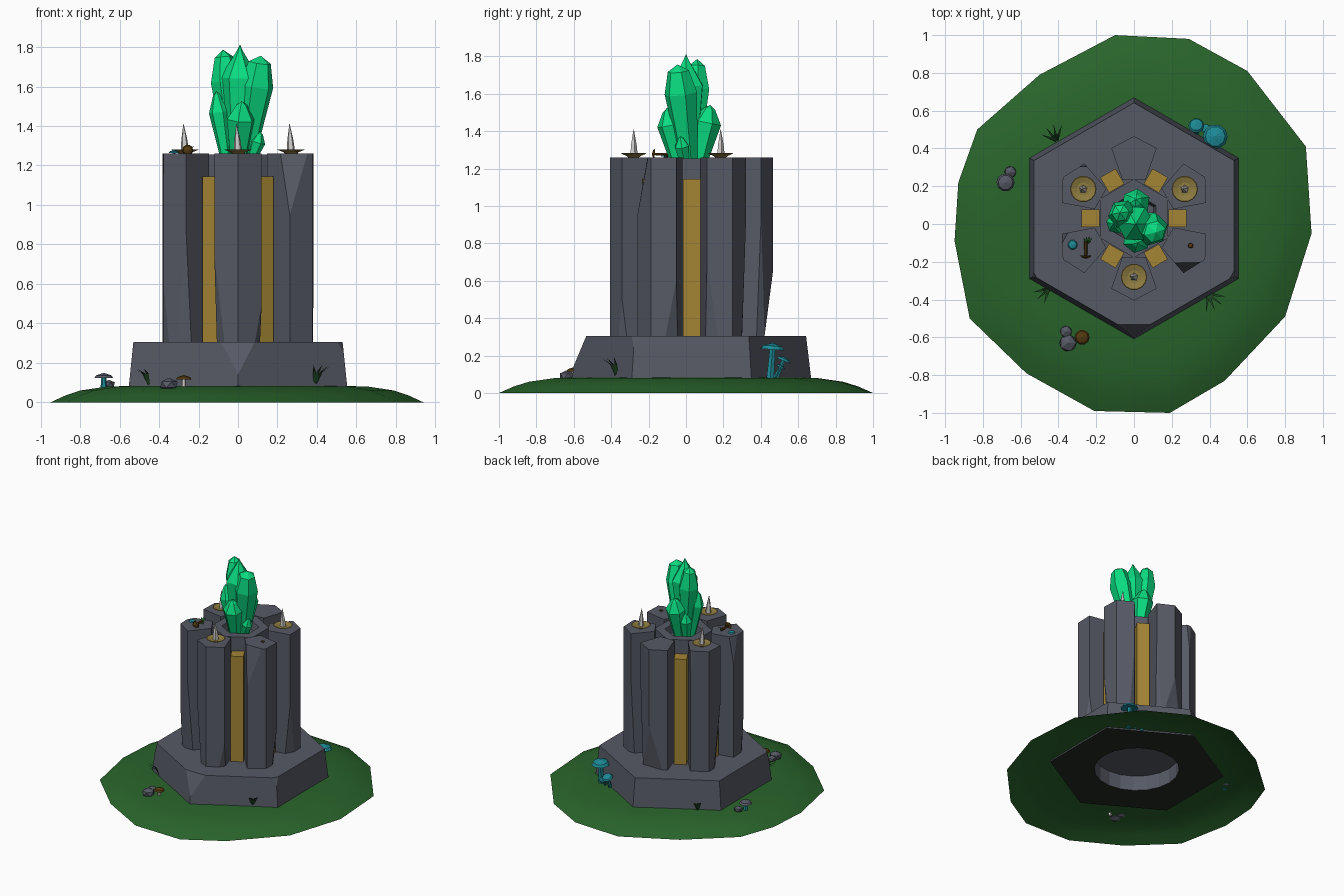
import bpy, bmesh, math, random
from mathutils import Vector, Matrix

random.seed(4)
if "Cube" in bpy.data.objects:
    bpy.data.objects.remove(bpy.data.objects["Cube"])


def material(name, rgb):
    m = bpy.data.materials.new(name)
    m.use_nodes = True
    m.diffuse_color = (*rgb, 1)
    node = next(n for n in m.node_tree.nodes if n.type == 'BSDF_PRINCIPLED')
    node.inputs["Base Color"].default_value = (*rgb, 1)
    return m


ROCK = material("slate_rock", (0.094, 0.101, 0.13))
GRASS = material("meadow_green", (0.022, 0.127, 0.024))
BLADE = material("dark_grass", (0.012, 0.06, 0.014))
SOIL = material("dark_soil", (0.018, 0.024, 0.016))
GOLD = material("gold", (0.37, 0.235, 0.034))
BRASS = material("dull_brass", (0.27, 0.2, 0.05))
EMERALD = material("emerald", (0.003, 0.72, 0.22))
WAX = material("candle_wax", (0.62, 0.6, 0.58))
TEAL = material("teal_cap", (0.012, 0.25, 0.3))
BROWN = material("brown_cap", (0.085, 0.042, 0.005))

MID = Vector((0, 0.03, 0))      # centre of the stonework
TOP, FLOOR = 1.26, 0.305


def finish(name, bm, mat, smooth=False):
    bmesh.ops.remove_doubles(bm, verts=bm.verts, dist=1e-5)
    bmesh.ops.recalc_face_normals(bm, faces=bm.faces)
    me = bpy.data.meshes.new(name)
    bm.to_mesh(me)
    bm.free()
    me.materials.append(mat)
    me.polygons.foreach_set("use_smooth", [smooth] * len(me.polygons))
    ob = bpy.data.objects.new(name, me)
    bpy.context.collection.objects.link(ob)
    return ob


def loft(bm, rings, caps=True):
    """Join rings of points with quads, optionally closing both ends."""
    loops = [[bm.verts.new(p) for p in ring] for ring in rings]
    n = len(loops[0])
    for a, b in zip(loops, loops[1:]):
        for i in range(n):
            j = (i + 1) % n
            bm.faces.new((a[i], a[j], b[j], b[i]))
    if caps:
        bm.faces.new(loops[0][::-1])
        bm.faces.new(loops[-1])


def lathe(name, profile, sides, mat, place=Matrix(), turn=0.0):
    bm = bmesh.new()
    loft(bm, [[place @ Vector((max(r, 1e-3) * math.cos(a), max(r, 1e-3) * math.sin(a), z))
               for a in (turn + math.tau * i / sides for i in range(sides))]
              for r, z in profile])
    return finish(name, bm, mat)


def chip(bm, point, normal):
    """Slice a corner off a convex solid and close the cut."""
    bmesh.ops.bisect_plane(bm, geom=bm.verts[:] + bm.edges[:] + bm.faces[:],
                           plane_co=point, plane_no=normal, clear_outer=True)
    bmesh.ops.holes_fill(bm, edges=bm.edges[:], sides=0)


def polar(r, degrees, z=0.0):
    a = math.radians(degrees)
    return MID + Vector((r * math.cos(a), r * math.sin(a), z))


# Grassy mound, an open shell
outline = [(-.10, 1), (.29, .98), (.60, .81), (.91, .41), (.94, -.05), (.80, -.49),
           (.48, -.83), (.19, -1), (-.21, -.99), (-.57, -.79), (-.87, -.50),
           (-.95, -.09), (-.93, .22), (-.83, .50), (-.50, .79)]
bm = bmesh.new()
loft(bm, [[(x * s, y * s, z) for x, y in outline]
          for s, z in ((1, 0), (.92, .035), (.84, .06), (.7, .08), (.45, .086))], caps=False)
finish("grass_mound", bm, GRASS, smooth=True)

# Hexagonal plinth with chipped corners, a soil underside and a round recess below
bm = bmesh.new()
loft(bm, [[polar(r, 30 + 60 * i, z) for i in range(6)]
          for r, z in ((.64, .07), (.612, FLOOR))])
for angle, height, bite in ((-90, .15, .065), (-30, .22, .03), (210, .2, .025)):
    out = polar(1, angle) - MID
    chip(bm, polar(.628, angle, height), out * (FLOOR - height) + Vector((0, 0, bite)))
plinth = finish("plinth", bm, ROCK)
plinth.data.materials.append(SOIL)
for face in plinth.data.polygons:
    face.material_index = int(face.normal.z < -.9)
cutter = lathe("recess_cutter", ((.31, -.1), (.31, .19)), 20, ROCK, Matrix.Translation(MID))
cutter.hide_render = True
cutter.hide_viewport = True
cut = plinth.modifiers.new("recess", 'BOOLEAN')
cut.operation, cut.solver, cut.object = 'DIFFERENCE', 'EXACT', cutter

# Inner core with a pit for the crystals
lathe("core", ((.208, FLOOR - .01), (.208, TOP - .005), (.135, TOP - .005), (.12, 1.2)), 6, ROCK,
      Matrix.Translation(MID), math.radians(30))

# Six weathered pillars
section = [(.435, 0), (.372, .12), (.205, .062), (.205, -.062), (.372, -.12)]
# each chip: section corner, height where it fades out, depth, +1 upward or -1 downward
chips = {
    -90: [(4, .75, .03, -1), (1, .5, .02, -1)],
    -30: [(4, .95, .055, 1), (1, .6, .03, -1)],
    30: [(4, .7, .03, -1), (1, .9, .02, -1)],
    90: [(0, .65, .045, -1), (4, .95, .02, -1)],
    150: [(1, .8, .04, -1), (4, 1.05, .015, 1)],
    210: [(4, 1.05, .025, 1), (1, .85, .03, -1), (0, .6, .015, -1)],
}
for angle, cuts in chips.items():
    spin = Matrix.Translation(MID) @ Matrix.Rotation(math.radians(angle), 4, 'Z')
    bm = bmesh.new()
    loft(bm, [[(r, t, z) for r, t in section] for z in (FLOOR - .01, TOP)])
    for corner, fade, depth, side in cuts:
        r, t = section[corner]
        out = Vector((r - .3, t, 0)).normalized()
        run = TOP - fade if side > 0 else fade - FLOOR
        chip(bm, (r, t, fade), out * run + Vector((0, 0, side * depth)))
    bm.transform(spin)
    finish(f"pillar_{angle % 360}", bm, ROCK)

# Gold bars set between the pillars
for i in range(6):
    lathe(f"gold_bar_{i}", ((.066, FLOOR - .01), (.066, 1.145)), 4, GOLD,
          Matrix.Translation(polar(.23, 60 * i)), math.radians(45 + 60 * i))

# Crystal cluster: foot, tip, widest radius, tip bluntness
crystals = [((0, .01), (.01, 0, 1.81), .1, .2),
            ((-.02, .03), (-.075, .06, 1.785), .078, .6),
            ((.03, .02), (.115, -.045, 1.755), .09, .65),
            ((-.05, .01), (-.11, 0, 1.575), .055, .4),
            ((0, -.03), (.02, -.1, 1.525), .075, .4),
            ((.01, .06), (.01, .13, 1.54), .078, .4),
            ((.05, .0), (.115, -.03, 1.37), .042, .4),
            ((-.04, .05), (-.06, .09, 1.42), .05, .4)]
for i, (foot, tip, wide, blunt) in enumerate(crystals):
    start = Vector((*foot, 1.19))
    axis = Vector(tip) - start
    n = axis.length
    place = Matrix.Translation(start) @ axis.to_track_quat('Z', 'Y').to_matrix().to_4x4()
    lathe(f"crystal_{i}", ((wide * .5, 0), (wide * .78, n * .42), (wide, n * .73),
                           (wide * blunt, n * .94), (0, n)),
          6, EMERALD, place, random.uniform(0, 1))

# Candles on brass dishes
for angle in (30, 150, 270):
    place = Matrix.Translation(polar(.31, angle, TOP))
    lathe(f"dish_{angle}", ((.03, 0), (.04, .008), (.07, .02), (.066, .022), (.035, .012)),
          14, BRASS, place)
    lean = place @ Matrix.Rotation(-.05, 4, 'Y')
    lathe(f"candle_{angle}", ((.022, .01), (.016, .07), (0, .15)), 5, WAX, lean, .3)


def mushroom(name, x, y, z, height, radius, cap, stem=ROCK, tilt=0.0):
    place = Matrix.Translation((x, y, z)) @ Matrix.Rotation(tilt, 4, 'X')
    lathe(name + "_stem", ((radius * .35, 0), (radius * .25, height * .8)), 6, stem, place)
    lathe(name + "_cap", ((radius * .3, height * .72), (radius, height * .7),
                          (radius * .8, height * .7 + radius * .3),
                          (0, height * .7 + radius * .55)), 10, cap, place)


mushroom("large_teal_mushroom", .43, .45, .075, .225, .066, TEAL, TEAL, -.08)
mushroom("small_teal_mushroom", .33, .48, .075, .15, .042, TEAL, TEAL, -.4)
mushroom("side_teal_mushroom", .38, .47, .075, .1, .028, TEAL, TEAL, -.5)
mushroom("ground_brown_mushroom", -.275, -.6, .06, .08, .04, BROWN, WAX)
mushroom("pillar_brown_mushroom", -.255, -.09, TOP + .016, .11, .028, BROWN, BROWN, 1.55)
mushroom("pillar_small_mushroom", .3, -.115, TOP, .015, .014, BROWN)
mushroom("pillar_teal_mushroom", -.325, -.11, TOP - .01, .02, .026, TEAL)
mushroom("ground_grey_mushroom", -.68, .22, .07, .075, .048, ROCK, TEAL)

# Loose stones
for i, (x, y, r) in enumerate(((-.35, -.63, .05), (-.655, .275, .035), (-.36, -.57, .035))):
    bm = bmesh.new()
    bmesh.ops.create_icosphere(bm, subdivisions=1, radius=r)
    bm.transform(Matrix.Translation((x, y, .09)) @ Matrix.Diagonal((1, 1, .7, 1)))
    finish(f"stone_{i}", bm, ROCK)


def blades(name, x, y, z, length, count, outward, mat=BLADE):
    """A fan of thin bent leaves."""
    bm = bmesh.new()
    for i in range(count):
        a = outward + (i - (count - 1) / 2) * .5
        d = Vector((math.cos(a), math.sin(a), 0))
        w = Vector((-d.y, d.x, 0)) * .007
        root = Vector((x, y, z))
        bend = root + d * length * .3 + Vector((0, 0, length * .65))
        tip = root + d * length * .8 + Vector((0, 0, length * random.uniform(.85, 1)))
        v = [bm.verts.new(p) for p in (root - w, root + w, bend + w, bend - w, tip)]
        bm.faces.new(v[:4])
        bm.faces.new((v[3], v[2], v[4]))
    finish(name, bm, mat)


blades("back_grass", -.41, .44, .075, .11, 4, 2.0)
blades("right_grass", -.45, -.34, .075, .11, 3, 3.9)
blades("left_grass", .39, -.37, .075, .12, 4, -.9)
blades("pillar_leaf", -.245, -.1, TOP, .045, 4, 1.6, GRASS)
